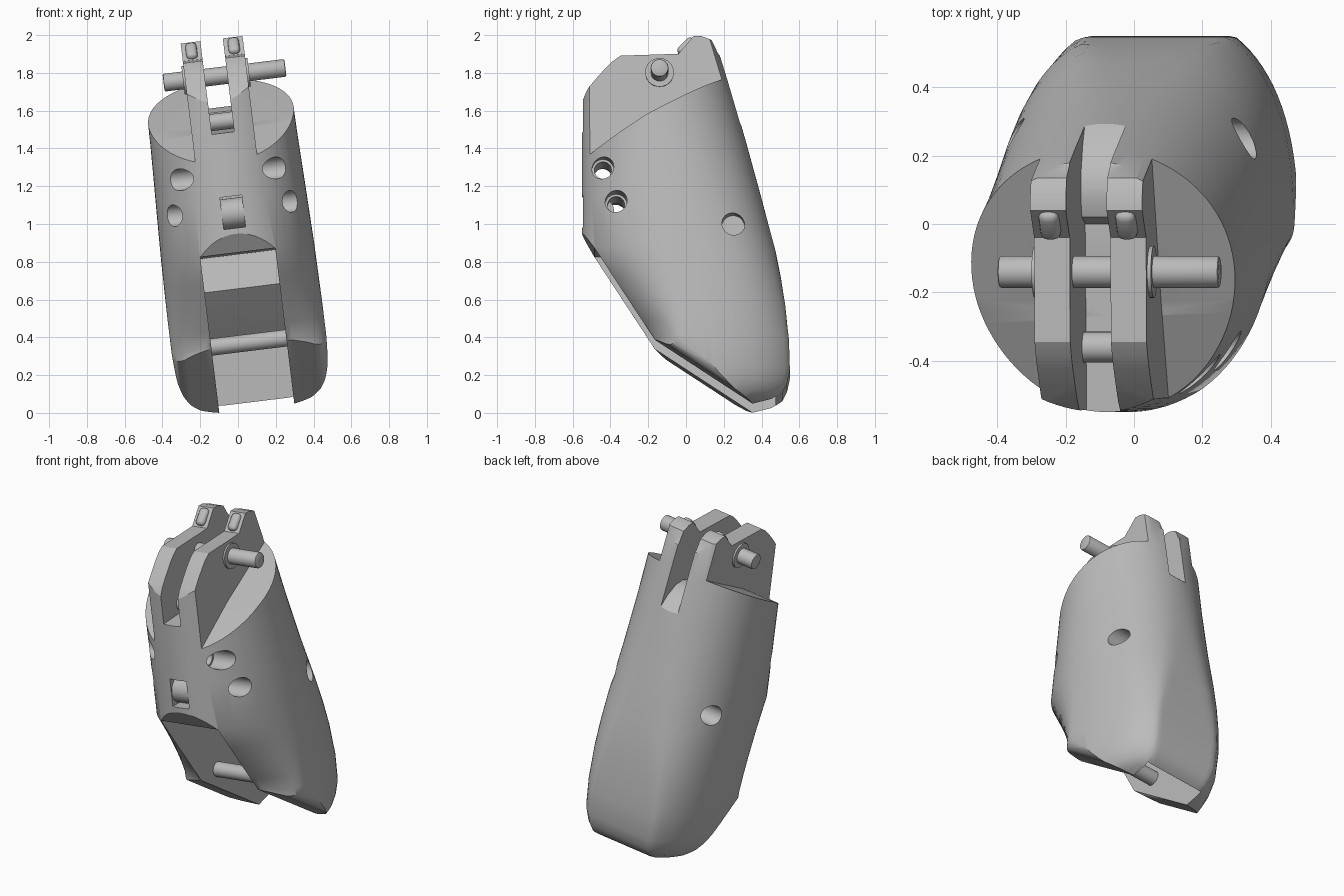
import bpy, bmesh, math
from mathutils import Matrix, Vector

cube = bpy.data.objects.get("Cube")
if cube:
    bpy.data.objects.remove(cube)

MID = -0.02      # centre line of the part across its width
TILT = Matrix.Translation((0, 0, 1)) @ Matrix.Rotation(math.radians(-7), 4, 'Y') @ Matrix.Translation((0, 0, -1))

grey = bpy.data.materials.new("plain grey")
grey.use_nodes = True
colour = (0.5, 0.5, 0.5, 1)
grey.diffuse_color = colour
grey.node_tree.nodes["Principled BSDF"].inputs["Base Color"].default_value = colour


def finish(bm, name):
    bmesh.ops.recalc_face_normals(bm, faces=bm.faces[:])
    mesh = bpy.data.meshes.new(name)
    bm.to_mesh(mesh)
    bm.free()
    mesh.materials.append(grey)
    ob = bpy.data.objects.new(name, mesh)
    bpy.context.collection.objects.link(ob)
    return ob


def prism(name, profile, half, centre=MID, bevel=0):
    """Side profile (y, z) extruded across the width."""
    bm = bmesh.new()
    face = bm.faces.new([bm.verts.new((centre - half, y, z)) for y, z in profile])
    out = bmesh.ops.extrude_face_region(bm, geom=[face])
    verts = [v for v in out["geom"] if isinstance(v, bmesh.types.BMVert)]
    bmesh.ops.translate(bm, verts=verts, vec=(2 * half, 0, 0))
    if bevel:
        bmesh.ops.bevel(bm, geom=bm.edges[:], offset=bevel, segments=3, affect='EDGES', profile=0.5)
    return finish(bm, name)


def rod(name, y, z, radius, x0, x1, bevel=0):
    """Round bar lying across the width."""
    bm = bmesh.new()
    place = Matrix.Translation(((x0 + x1) / 2, y, z)) @ Matrix.Rotation(math.pi / 2, 4, 'Y')
    bmesh.ops.create_cone(bm, cap_ends=True, segments=32, radius1=radius, radius2=radius,
                          depth=x1 - x0, matrix=place)
    if bevel:
        rims = [e for e in bm.edges if any(len(f.verts) > 4 for f in e.link_faces)]
        bmesh.ops.bevel(bm, geom=rims, offset=bevel, segments=2, affect='EDGES', profile=0.5)
    return finish(bm, name)


def combine(ob, tool, operation, keep=False):
    mod = ob.modifiers.new("cut", 'BOOLEAN')
    mod.object, mod.operation, mod.solver = tool, operation, 'EXACT'
    bpy.ops.object.select_all(action='DESELECT')
    bpy.context.view_layer.objects.active = ob
    ob.select_set(True)
    bpy.ops.object.modifier_apply(modifier=mod.name)
    if not keep:
        bpy.data.objects.remove(tool)


# Shell sections: height, front, back, half width, flattening and squareness of the back
SECTIONS = [
    (0.02, -0.19, 0.37, 0.34, 1.12, 2.3), (0.045, -0.19, 0.46, 0.36, 1.12, 2.3),
    (0.08, -0.19, 0.51, 0.378, 1.12, 2.3), (0.13, -0.19, 0.535, 0.395, 1.12, 2.3),
    (0.2, -0.19, 0.55, 0.405, 1.12, 2.35), (0.36, -0.19, 0.545, 0.412, 1.11, 2.4),
    (0.45, -0.255, 0.535, 0.412, 1.09, 2.45), (0.55, -0.33, 0.525, 0.412, 1.07, 2.5),
    (0.7, -0.44, 0.502, 0.41, 1.04, 2.5), (0.85, -0.55, 0.473, 0.408, 1.02, 2.4),
    (1.13, -0.55, 0.402, 0.4, 1, 2.2), (1.45, -0.55, 0.315, 0.39, 1, 2.05),
    (1.76, -0.55, 0.225, 0.385, 1, 2), (2.1, -0.55, 0.12, 0.38, 1, 2),
]
RIM = [(-0.55, 0.95), (-0.165, 0.36), (0.34, 0.028)]     # lower rim line, front to tip


def shell(name):
    bm = bmesh.new()
    count = 96
    rings = []
    for z, front, back, half, flat, power in SECTIONS:
        mid = (back - 0.55) / 2
        ring = []
        for i in range(count):
            a = 2 * math.pi * i / count
            c, s = math.cos(a), math.sin(a)
            if s > 0:
                x = math.copysign(abs(c) ** (2 / power), c)
                y = mid + min(s ** (2 / power) * flat, 1) * (back - mid)
            else:
                x, y = c, mid + s * (mid - front)
            ring.append(bm.verts.new((MID + x * half, y, z)))
        rings.append(ring)
    for low, high in zip(rings, rings[1:]):
        for i in range(count):
            j = (i + 1) % count
            bm.faces.new((low[i], low[j], high[j], high[i]))
    bm.faces.new(rings[0][::-1])
    bm.faces.new(rings[-1])
    # Rounded edges along the lower rim on both sides
    radius, steps = 0.075, 4
    (y0, z0), (y1, z1) = RIM[1:]
    run = Vector((0, y1 - y0, z1 - z0)).normalized()
    down = Vector((0, run.z, -run.y))
    for side in (-1, 1):
        core = Vector((MID + side * (0.41 - radius), y0, z0)) - down * radius
        for k in range(1, steps + 1):
            a = math.pi / 2 * k / (steps + 1)
            normal = Vector((side * math.sin(a), 0, 0)) + down * math.cos(a)
            cut = bmesh.ops.bisect_plane(
                bm, geom=bm.verts[:] + bm.edges[:] + bm.faces[:], clear_outer=True,
                plane_co=core + normal * radius, plane_no=normal)
            edges = [e for e in cut["geom_cut"] if isinstance(e, bmesh.types.BMEdge)]
            bmesh.ops.holes_fill(bm, edges=edges, sides=0)
    return finish(bm, name)


# Fingertip body, trimmed by the sloping top and the two lower planes
body = shell("fingertip_body")
combine(body, prism("body_trim", [
    (-0.8, 1.17), (-0.22, 1.535), (0.2, 1.757), (0.8, 2.07), (0.8, -0.274)]
    + RIM[::-1] + [(-0.8, 1.1)], 0.8), 'INTERSECT')

# Hinge lugs rising from the top
lugs = shell("hinge_lugs")
combine(lugs, prism("lug_trim", [
    (-0.7, 1.2), (-0.7, 1.62), (-0.55, 1.65), (-0.52, 1.705), (-0.47, 1.765), (-0.42, 1.82),
    (-0.385, 1.853), (-0.345, 1.88), (-0.04, 1.89), (0.04, 1.985), (0.08, 1.985), (0.135, 1.965),
    (0.17, 1.9), (0.3, 1.8), (0.3, 1.72)], 0.165), 'INTERSECT')

# Groove between the lugs, with a rounded hump at the back
groove = prism("groove_cutter", [
    (-0.8, 1.475), (-0.4, 1.495), (0.0, 1.52), (0.02, 1.6), (0.08, 1.625), (0.15, 1.62),
    (0.23, 1.58), (0.3, 1.52), (0.6, 1.25), (0.6, 2.3), (-0.8, 2.3)], 0.06)
combine(lugs, groove, 'DIFFERENCE', keep=True)
combine(body, groove, 'DIFFERENCE')

# Open slot in the lower front, running out through the tip
combine(body, prism("slot_cutter", [
    (-0.9, 0.86), (-0.47, 0.85), (0.22, 0.84), (0.17, 0.66), (0.38, 0.42), (0.47, 0.33),
    (0.48, -0.3), (-0.9, -0.3)], 0.2), 'DIFFERENCE')

# Cross holes: two right through with wider mouths, one blind pair
for y, z in ((-0.44, 1.27), (-0.37, 1.085)):
    combine(body, rod("hole_cutter", y, z, 0.045, -0.7, 0.7), 'DIFFERENCE')
    for side in (-1, 1):
        x = MID + side * 0.43
        combine(body, rod("mouth_cutter", y, z, 0.058, x - 0.28, x + 0.28), 'DIFFERENCE')
for side in (-1, 1):
    x = MID + side * 0.5
    combine(body, rod("side_hole_cutter", 0.25, 0.96, 0.06, x - 0.28, x + 0.28), 'DIFFERENCE')

# Cord window on the front, with its guide bar
combine(body, prism("window_cutter", [
    (-0.7, 0.98), (-0.7, 1.15), (-0.43, 1.15), (-0.43, 0.98)], 0.058), 'DIFFERENCE')
parts = [body, lugs]
parts.append(rod("cord_guide", -0.46, 1.06, 0.08, MID - 0.06, MID + 0.06))

# Hinge pin with its collars, and the inner cross bars
parts.append(rod("hinge_pin", -0.14, 1.79, 0.047, -0.3, 0.35, bevel=0.008))
for side, label in ((-1, "right"), (1, "left")):
    x = MID + side * 0.168
    parts.append(rod(label + "_collar", -0.14, 1.79, 0.076, x - 0.008, x + 0.008))
    parts.append(prism(label + "_lug_pad", [
        (-0.055, 1.915), (0.02, 1.992), (0.07, 1.95), (-0.005, 1.87)],
        0.03, MID + side * 0.113, bevel=0.022))
parts.append(rod("groove_bar", -0.36, 1.55, 0.045, MID - 0.08, MID + 0.08))
parts.append(rod("slot_bar", 0.0, 0.37, 0.045, MID - 0.22, MID + 0.22))

# Shade, then lean the whole assembly
for ob in parts:
    ob.data.transform(TILT)
    bpy.ops.object.select_all(action='DESELECT')
    bpy.context.view_layer.objects.active = ob
    ob.select_set(True)
    bpy.ops.object.shade_smooth_by_angle(angle=math.radians(30))
